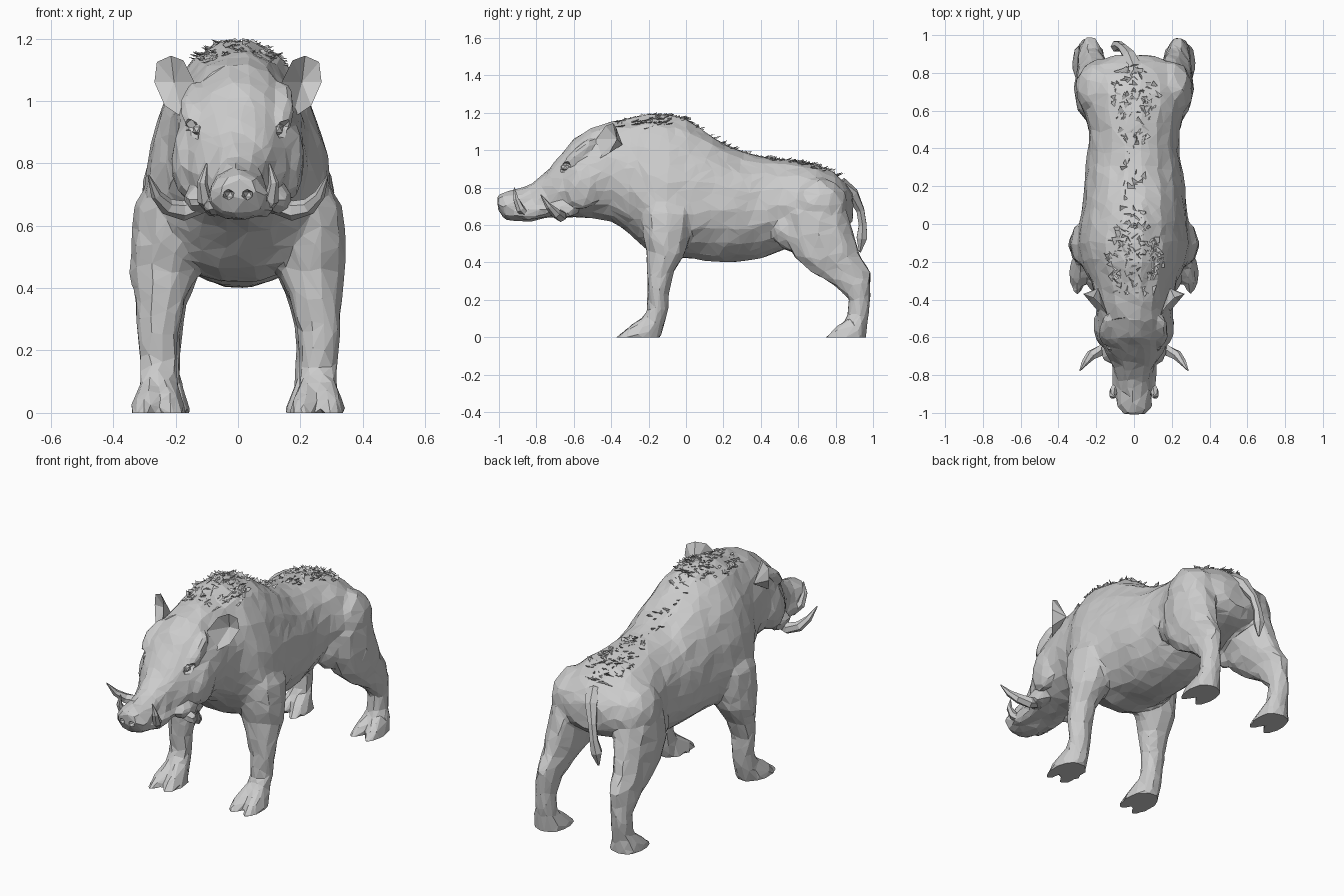
import bpy, bmesh, math, random
from mathutils import Vector, Matrix
from mathutils.bvhtree import BVHTree

if "Cube" in bpy.data.objects:
    bpy.data.objects.remove(bpy.data.objects["Cube"])

random.seed(4)
X, Y, Z = Vector((1, 0, 0)), Vector((0, 1, 0)), Vector((0, 0, 1))


def finish(bm, name):
    bmesh.ops.recalc_face_normals(bm, faces=bm.faces[:])
    me = bpy.data.meshes.new(name)
    bm.to_mesh(me)
    bm.free()
    ob = bpy.data.objects.new(name, me)
    bpy.context.collection.objects.link(ob)
    return ob


def skin(bm, rings):
    """Join rings of points into a closed tube."""
    vs = [[bm.verts.new(p) for p in r] for r in rings]
    n = len(vs[0])
    for a, b in zip(vs, vs[1:]):
        for i in range(n):
            bm.faces.new((a[i], a[(i + 1) % n], b[(i + 1) % n], b[i]))
    bm.faces.new(vs[0])
    bm.faces.new(vs[-1])


def ellipse(c, u, v, n):
    return [Vector(c) + u * math.cos(2 * math.pi * i / n) + v * math.sin(2 * math.pi * i / n)
            for i in range(n)]


def column(bm, stations, n=10):
    """Upright limb from (x, y, z, rx, ry) stations."""
    skin(bm, [ellipse((x, y, z), X * rx, Y * ry, n) for x, y, z, rx, ry in stations])


def horn(bm, path, n=6):
    """Tapered tube along (x, y, z, radius) points."""
    ps = [Vector(p[:3]) for p in path]
    rings = []
    for i, p in enumerate(path):
        t = (ps[min(i + 1, len(ps) - 1)] - ps[max(i - 1, 0)]).normalized()
        u = Y.cross(t).normalized()
        rings.append(ellipse(ps[i], u * p[3], t.cross(u) * p[3], n))
    skin(bm, rings)


def blob(bm, c, r, rot=0.0, sub=2):
    m = Matrix.Translation(c) @ Matrix.Rotation(rot, 4, 'X') @ Matrix.Diagonal((*r, 1))
    bmesh.ops.create_icosphere(bm, subdivisions=sub, radius=1, matrix=m)


# Head and trunk: y, bottom z, top z, half width, z of widest point
trunk = [(-1.004, .685, .76, .058, .715), (-.965, .635, .776, .088, .70), (-.91, .615, .79, .09, .69),
         (-.83, .618, .822, .09, .70), (-.75, .635, .885, .112, .72), (-.68, .64, .965, .15, .77),
         (-.6, .64, 1.06, .18, .82), (-.5, .635, 1.12, .20, .85), (-.4, .62, 1.152, .205, .87),
         (-.3, .55, 1.172, .23, .80), (-.2, .46, 1.20, .285, .70), (-.1, .42, 1.195, .305, .65),
         (0, .425, 1.17, .29, .66), (.1, .41, 1.105, .275, .68), (.2, .40, 1.04, .265, .68),
         (.3, .405, .99, .255, .68), (.4, .42, .97, .242, .68), (.5, .46, .96, .235, .70),
         (.6, .51, .945, .265, .70), (.7, .535, .925, .28, .70), (.79, .55, .88, .26, .70),
         (.85, .575, .83, .21, .70), (.89, .62, .77, .12, .70)]
bm = bmesh.new()
rings = []
for y, zb, zt, w, zm in trunk:
    ring = []
    for i in range(18):
        a = 2 * math.pi * i / 18
        s = math.sin(a)
        ring.append(Vector((w * math.cos(a), y, zm + s * ((zt - zm) if s > 0 else (zm - zb)))))
    rings.append(ring)
skin(bm, rings)

# Legs with two toes each, cheeks, brows, lips and haunches
front = [(.16, -.1, .80, .09, .11), (.215, -.1, .66, .115, .145), (.226, -.105, .54, .122, .13),
         (.235, -.105, .45, .107, .105), (.25, -.136, .36, .083, .076), (.258, -.148, .25, .066, .055),
         (.257, -.15, .15, .062, .055), (.255, -.175, .09, .062, .066), (.255, -.19, 0, .06, .055)]
hind = [(.15, .70, .80, .08, .10), (.195, .70, .66, .112, .17), (.208, .715, .54, .107, .19),
        (.222, .755, .43, .088, .185), (.232, .835, .345, .067, .158), (.238, .89, .28, .057, .098),
        (.24, .928, .20, .053, .056), (.24, .92, .12, .055, .056), (.24, .905, .06, .058, .065),
        (.24, .905, 0, .06, .06)]
for s in (1, -1):
    for leg, ty in ((front, -.18), (hind, .935)):
        column(bm, [(s * x, *r) for x, *r in leg])
        cx = leg[-1][0]
        for k in (-1, 1):
            column(bm, [(s * cx + k * .02, ty - .01, .11, .036, .04),
                        (s * cx + k * .036, ty - .06, .05, .04, .075),
                        (s * cx + k * .046, ty - .088, 0, .044, .105)], 8)
    blob(bm, (s * .165, -.54, .81), (.047, .10, .13), -.4)
    blob(bm, (s * .135, -.57, .985), (.045, .11, .033), .75)
    blob(bm, (s * .075, -.80, .672), (.045, .14, .04), .1)
    blob(bm, (s * .13, -.66, .68), (.045, .08, .045))
    blob(bm, (s * .19, .71, .70), (.12, .16, .16))
    blob(bm, (s * .19, .57, .56), (.06, .12, .10), -.6)
for v in bm.verts:
    if v.co.z > .02:
        v.co += Vector([random.uniform(-.005, .005) for _ in range(3)])
body = finish(bm, "body")

# Cutters for eye sockets and nostrils
bm = bmesh.new()
for s in (1, -1):
    blob(bm, (s * .16, -.66, .905), (.045, .055, .032), .6, 1)
    blob(bm, (s * .03, -1.0, .70), (.02, .04, .018), 0, 1)
cutter = finish(bm, "socket_cutter")
cutter.hide_render = True

# Fuse the parts, blend the joins, roughen and reduce to irregular flat facets
m = body.modifiers.new("fuse", 'REMESH')
m.mode = 'VOXEL'
m.voxel_size = .012
m = body.modifiers.new("blend", 'SMOOTH')
m.factor = .5
m.iterations = 6
noise = bpy.data.textures.new("hide_noise", 'CLOUDS')
noise.noise_scale = .10
m = body.modifiers.new("roughen", 'DISPLACE')
m.texture = noise
m.strength = .012
m.mid_level = .35
m = body.modifiers.new("facet", 'DECIMATE')
m.ratio = .04
m = body.modifiers.new("sockets", 'BOOLEAN')
m.operation = 'DIFFERENCE'
m.solver = 'EXACT'
m.object = cutter
dg = bpy.context.evaluated_depsgraph_get()
mesh = bpy.data.meshes.new_from_object(body.evaluated_get(dg))
body.modifiers.clear()
body.data = mesh
for v in mesh.vertices:
    if v.co.z < .012:
        v.co.z = 0
for p in mesh.polygons:
    p.use_smooth = False
bpy.data.objects.remove(cutter)
tree = BVHTree.FromPolygons([v.co for v in mesh.vertices], [p.vertices[:] for p in mesh.polygons])

# Eyes
bm = bmesh.new()
for s in (1, -1):
    blob(bm, (s * .128, -.645, .908), (.02, .026, .02), 0, 1)
finish(bm, "eyes")

# Cupped ears: a rim fanned to a back point and a hollow inner point
bm = bmesh.new()
rim = [(.14, -.48, 1.06), (.175, -.43, 1.13), (.215, -.39, 1.145), (.26, -.375, 1.125),
       (.268, -.37, 1.06), (.235, -.41, .985), (.175, -.48, .945)]
for s in (1, -1):
    r, back, hollow = [[bm.verts.new((s * x, y, z)) for x, y, z in g]
                       for g in (rim, [(.19, -.34, 1.03)], [(.205, -.37, 1.06)])]
    for a, b in zip(r, r[1:] + r[:1]):
        bm.faces.new((a, b, back[0]))
        bm.faces.new((b, a, hollow[0]))
finish(bm, "ears")

# Large lower tusks and small upper tusks
tusks = {"lower_tusks": [(.11, -.67, .67, .028), (.175, -.67, .648, .032), (.228, -.695, .662, .027),
                         (.262, -.735, .70, .018), (.287, -.777, .762, .003)],
         "upper_tusks": [(.075, -.84, .65, .026), (.108, -.885, .685, .024),
                         (.114, -.91, .74, .016), (.10, -.918, .80, .003)]}
for name, path in tusks.items():
    bm = bmesh.new()
    for s in (1, -1):
        horn(bm, [(s * x, *r) for x, *r in path])
    finish(bm, name)

# Tail hanging to one side
bm = bmesh.new()
horn(bm, [(0, .82, .81, .05), (-.025, .89, .765, .036), (-.06, .932, .68, .024),
          (-.078, .945, .60, .024), (-.092, .94, .53, .032), (-.098, .93, .455, .006)])
finish(bm, "tail")

# Bristle flakes scattered on the withers, spine and rump
bm = bmesh.new()
for i in range(330):
    y = (random.gauss(-.19, .10), random.gauss(.67, .10), random.uniform(-.3, .8))[(0, 0, 1, 2)[i % 4]]
    y = min(max(y, -.36), .80)
    spread = .05 + .10 * math.exp(-((y + .2) / .18) ** 2) + .07 * math.exp(-((y - .68) / .15) ** 2)
    hit, nrm, _, _ = tree.ray_cast(Vector((random.uniform(-spread, spread), y, 2)), -Z)
    if hit is None:
        continue
    a = random.uniform(0, 2 * math.pi)
    side = Vector((math.cos(a), math.sin(a), 0)) * random.uniform(.015, .03)
    lean = Vector((random.uniform(-.03, .03), random.uniform(-.02, .04), 0))
    tip = bm.verts.new(hit + lean + nrm * random.uniform(.004, .012))
    l, r, b = [bm.verts.new(hit + d - nrm * .005) for d in (side, -side, lean * .6)]
    for f in ((l, r, tip), (r, b, tip), (b, l, tip)):
        bm.faces.new(f)
finish(bm, "mane_bristles")
